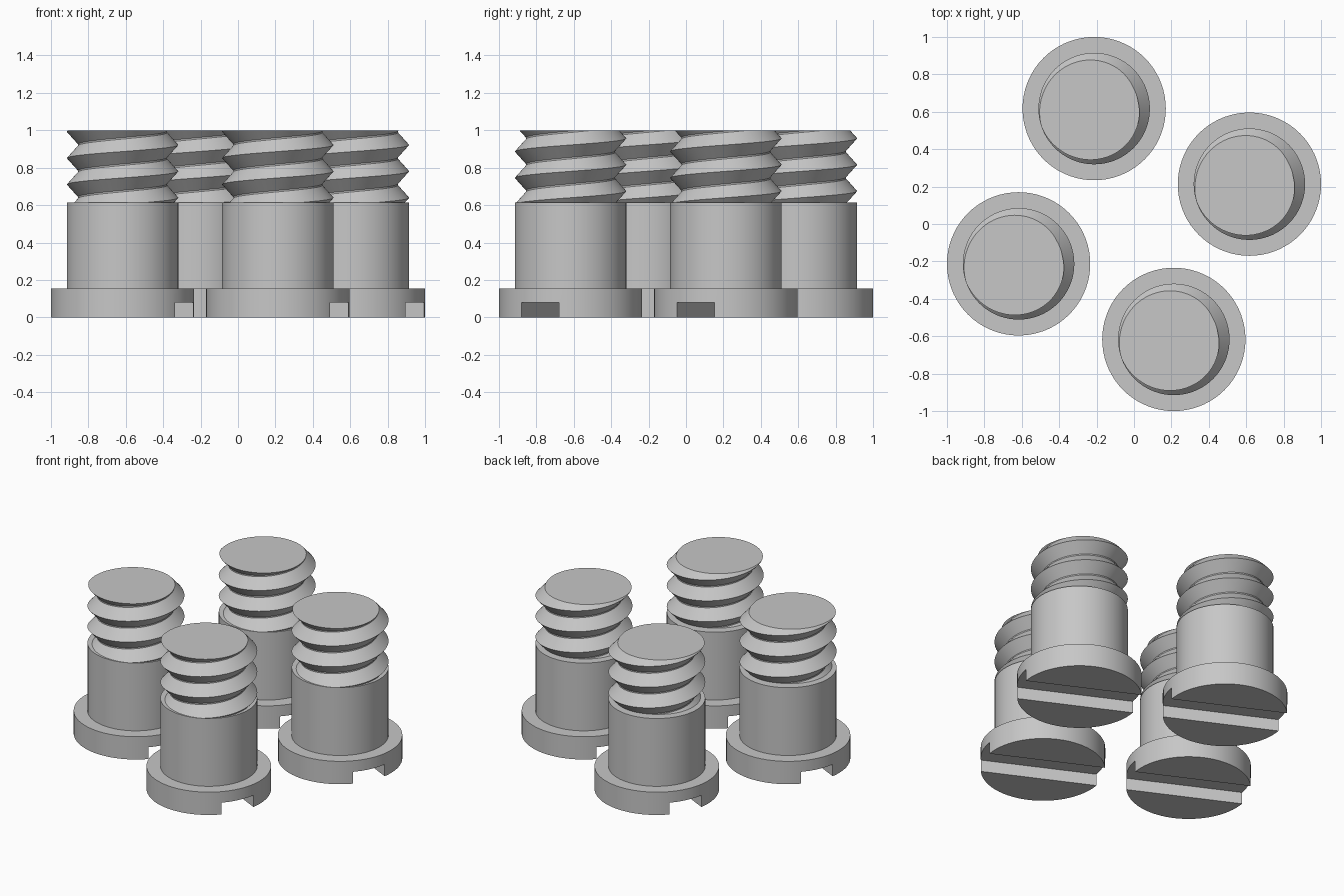
import bpy, bmesh, math
from mathutils import Matrix, Vector

if "Cube" in bpy.data.objects:
    bpy.data.objects.remove(bpy.data.objects["Cube"])

SEG = 72
HEAD_R, SHAFT_R, ROOT_R = 0.383, 0.298, 0.238
SLOT_TOP, HEAD_TOP, SHAFT_TOP, TOP = 0.08, 0.155, 0.615, 1.0
PITCH, ROOT_FLAT = 0.141, 0.008
TILT = math.radians(-26.2)          # direction of the slots and of the layout

steel = bpy.data.materials.new("grey_steel")
steel.diffuse_color = (0.57, 0.57, 0.57, 1)
steel.use_nodes = True
steel.node_tree.nodes["Principled BSDF"].inputs["Base Color"].default_value = steel.diffuse_color


def finish(bm, name):
    """Smooth shading with sharp edges, then make an object."""
    bmesh.ops.recalc_face_normals(bm, faces=bm.faces)
    for f in bm.faces:
        f.smooth = True
    for e in bm.edges:
        e.smooth = len(e.link_faces) == 2 and e.calc_face_angle(0) < math.radians(30)
    me = bpy.data.meshes.new(name)
    bm.to_mesh(me)
    bm.free()
    me.materials.append(steel)
    ob = bpy.data.objects.new(name, me)
    bpy.context.collection.objects.link(ob)
    return ob


# Head and plain shank, lathed as one closed solid
def make_body():
    bm = bmesh.new()
    rings = []
    for r, z in [(HEAD_R, 0), (HEAD_R, HEAD_TOP), (SHAFT_R, HEAD_TOP), (SHAFT_R, SHAFT_TOP)]:
        rings.append([bm.verts.new((r * math.cos(a), r * math.sin(a), z))
                      for a in (2 * math.pi * i / SEG for i in range(SEG))])
    for lo, hi in zip(rings, rings[1:]):
        for i in range(SEG):
            j = (i + 1) % SEG
            bm.faces.new((lo[i], lo[j], hi[j], hi[i]))
    bm.faces.new(rings[0][::-1])
    bm.faces.new(rings[-1])
    return finish(bm, "head_and_shank")


# Screwdriver slot across the underside of the head
def cut_slot(body):
    bm = bmesh.new()
    bmesh.ops.create_cube(bm, size=1, matrix=Matrix.Rotation(TILT, 4, 'Z')
                          @ Matrix.Diagonal((1.0, 0.224, 2 * SLOT_TOP, 1)))
    cutter = finish(bm, "slot_cutter")
    cutter.hide_render = True
    mod = body.modifiers.new("slot", 'BOOLEAN')
    mod.object, mod.operation, mod.solver = cutter, 'DIFFERENCE', 'EXACT'
    dg = bpy.context.evaluated_depsgraph_get()
    cut = bpy.data.meshes.new_from_object(body.evaluated_get(dg))
    body.modifiers.clear()
    bpy.data.objects.remove(cutter)
    bm = bmesh.new()
    bm.from_mesh(cut)
    bpy.data.objects.remove(body)
    return finish(bm, "head_and_shank")


# V thread swept along a helix, trimmed flat at both ends
def make_thread():
    bm = bmesh.new()
    half = (PITCH - ROOT_FLAT) / 2
    profile = [(SHAFT_R, 0), (ROOT_R, half), (ROOT_R, half + ROOT_FLAT), (SHAFT_R, PITCH)]
    crest_angle = math.radians(200)      # where the crest reaches the top plane
    prev = None
    for i in range(-5 * SEG, 2 * SEG + 1):
        t = 2 * math.pi * i / SEG
        a, z0 = crest_angle + t, TOP + PITCH * i / SEG
        row = [bm.verts.new((r * math.cos(a), r * math.sin(a), z0 + dz)) for r, dz in profile]
        if prev:
            for k in range(3):
                bm.faces.new((prev[k], row[k], row[k + 1], prev[k + 1]))
        prev = row
    bmesh.ops.remove_doubles(bm, verts=bm.verts, dist=1e-5)
    for z, n in ((SHAFT_TOP, -1), (TOP, 1)):
        res = bmesh.ops.bisect_plane(bm, geom=bm.verts[:] + bm.edges[:] + bm.faces[:], dist=1e-6,
                                     plane_co=(0, 0, z), plane_no=(0, 0, n), clear_outer=True)
        rim = [e for e in bm.edges if e.is_boundary
               and all(abs(v.co.z - z) < 1e-5 for v in e.verts)]
        bmesh.ops.triangle_fill(bm, edges=rim, use_beauty=True, normal=(0, 0, n))
    return finish(bm, "thread")


body = cut_slot(make_body())
thread = make_thread()

# Four screws on a square layout
spots = [(-0.617, -0.213), (0.213, -0.617), (0.617, 0.213), (-0.213, 0.617)]
for part in (body, thread):
    for k, (x, y) in enumerate(spots):
        ob = part
        if k:
            ob = part.copy()
            bpy.context.collection.objects.link(ob)
        ob.location = Vector((x, y, 0))
        ob.name = f"{part.data.name}_{k + 1}"
